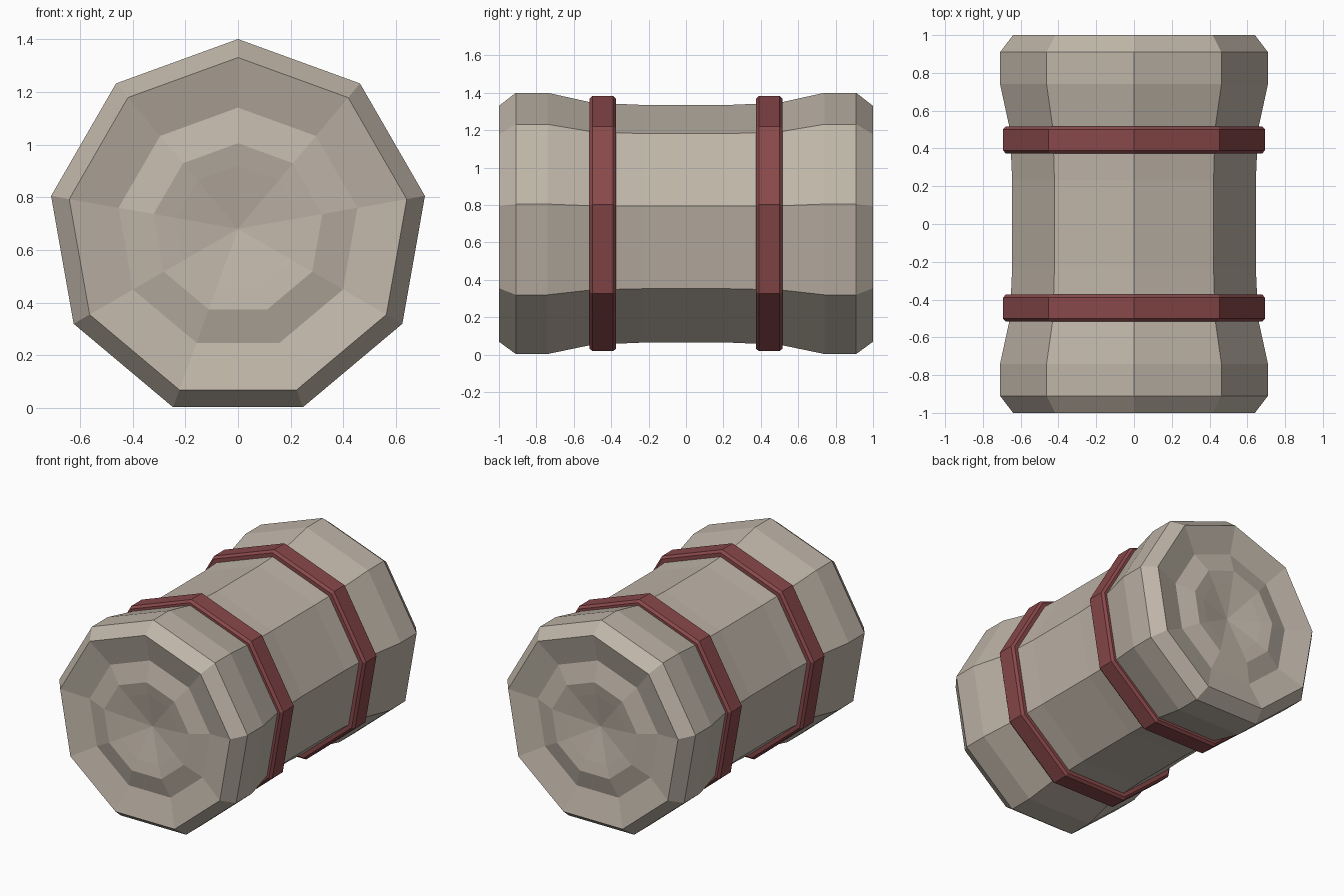
import bpy, bmesh
from math import sin, cos, tau

SIDES = 9
AXIS_Z = 0.68


def material(name, rgb):
    m = bpy.data.materials.new(name)
    m.use_nodes = True
    m.diffuse_color = (*rgb, 1)
    bsdf = next(n for n in m.node_tree.nodes if n.type == 'BSDF_PRINCIPLED')
    bsdf.inputs["Base Color"].default_value = (*rgb, 1)
    return m


def lathe(name, profile, mat, closed=False):
    """Spin (radius, y) points into a nine-sided solid around the y axis."""
    bm = bmesh.new()
    rings = []
    for r, y in profile:
        n = SIDES if r > 0 else 1
        rings.append([bm.verts.new((r * sin(tau * i / SIDES), y,
                                    AXIS_Z + r * cos(tau * i / SIDES)))
                      for i in range(n)])
    pairs = list(zip(rings, rings[1:]))
    if closed:
        pairs.append((rings[-1], rings[0]))
    for a, b in pairs:
        for i in range(SIDES):
            j = (i + 1) % SIDES
            corners = [a[i % len(a)], a[j % len(a)], b[j % len(b)], b[i % len(b)]]
            bm.faces.new(list(dict.fromkeys(corners)))
    bmesh.ops.recalc_face_normals(bm, faces=bm.faces)
    mesh = bpy.data.meshes.new(name)
    bm.to_mesh(mesh)
    bm.free()
    mesh.materials.append(mat)
    obj = bpy.data.objects.new(name, mesh)
    bpy.context.collection.objects.link(obj)
    return obj


cube = bpy.data.objects.get("Cube")
if cube:
    bpy.data.objects.remove(cube, do_unlink=True)

stone = material("warm_stone", (0.52, 0.46, 0.39))
red = material("dull_red", (0.25, 0.065, 0.068))

# Body: dished front end, flared rim, narrow waist, then the same mirrored
half = [(0, -0.92), (0.24, -0.97), (0.325, -0.985), (0.46, -0.95),
        (0.65, -1.0), (0.72, -0.91), (0.72, -0.74), (0.667, -0.5), (0.655, -0.23)]
lathe("body", half + [(r, -y) for r, y in reversed(half)], stone)

# Two chamfered bands around the waist
for name, y in (("front_band", -0.445), ("back_band", 0.445)):
    w, c, inner, outer = 0.072, 0.016, 0.64, 0.704
    section = [(inner, y - w), (outer - c, y - w), (outer, y - w + c),
               (outer, y + w - c), (outer - c, y + w), (inner, y + w)]
    lathe(name, section, red, closed=True)
